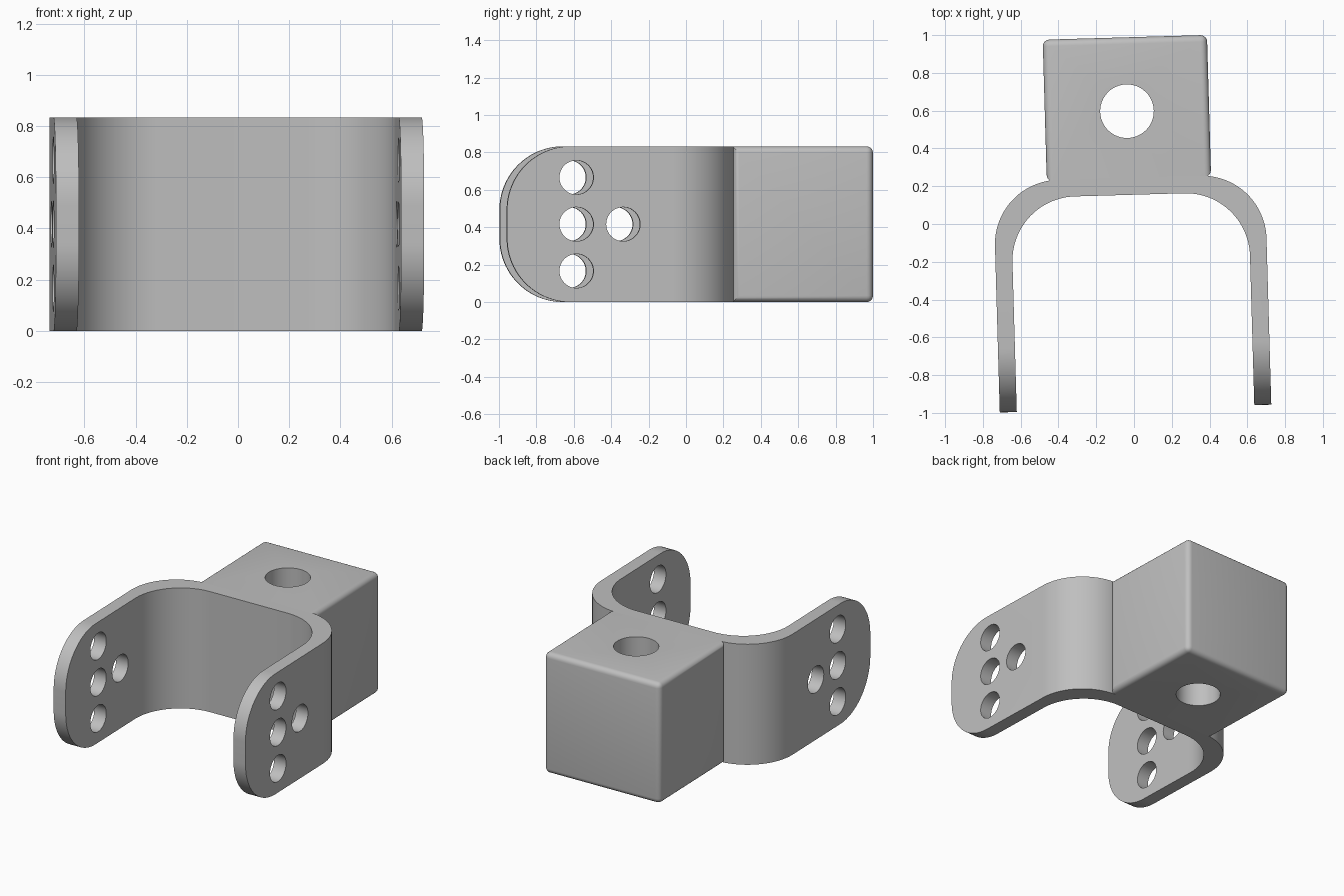
import bpy, bmesh, math
from mathutils import Matrix, Vector

cube = bpy.data.objects.get("Cube")
if cube:
    bpy.data.objects.remove(cube, do_unlink=True)

HEIGHT = 0.833       # bracket height
CX = -0.02           # bracket centre line
BEND = 0.34          # radius of bends and leg ends
LEG_END, BACK = -0.977, 0.989
TILT = math.radians(1.65)
ALONG_X = Matrix(((0, 0, 1, 0), (1, 0, 0, 0), (0, 1, 0, 0), (0, 0, 0, 1)))

steel = bpy.data.materials.new("plain_grey")
steel.use_nodes = True
steel.diffuse_color = (0.52, 0.52, 0.52, 1)
steel.node_tree.nodes["Principled BSDF"].inputs["Base Color"].default_value = steel.diffuse_color


def make_object(name, bm):
    bmesh.ops.recalc_face_normals(bm, faces=bm.faces)
    mesh = bpy.data.meshes.new(name)
    bm.to_mesh(mesh)
    bm.free()
    mesh.materials.append(steel)
    obj = bpy.data.objects.new(name, mesh)
    bpy.context.collection.objects.link(obj)
    return obj


def rounded(corners, steps=24):
    """Outline from (x, y, radius) corners; each radius becomes a tangent arc."""
    points = []
    for i, (x, y, r) in enumerate(corners):
        p = Vector((x, y))
        if r == 0:
            points.append(p)
            continue
        a = (Vector(corners[i - 1][:2]) - p).normalized()
        b = (Vector(corners[(i + 1) % len(corners)][:2]) - p).normalized()
        centre = p + (a + b) * r
        for k in range(steps + 1):
            t = k / steps * math.pi / 2
            points.append(centre - b * r * math.cos(t) - a * r * math.sin(t))
    return points


def prism(name, outline, low, high, matrix=Matrix()):
    bm = bmesh.new()
    face = bm.faces.new([bm.verts.new((p.x, p.y, low)) for p in outline])
    top = bmesh.ops.extrude_face_region(bm, geom=[face])["geom"]
    bmesh.ops.translate(bm, vec=(0, 0, high - low),
                        verts=[v for v in top if isinstance(v, bmesh.types.BMVert)])
    bm.transform(matrix)
    return make_object(name, bm)


def circle(x, y, r, steps=48):
    return [Vector((x + r * math.cos(k * math.tau / steps),
                    y + r * math.sin(k * math.tau / steps))) for k in range(steps)]


def combine(obj, tool, operation):
    mod = obj.modifiers.new("cut", 'BOOLEAN')
    mod.object, mod.operation, mod.solver = tool, operation, 'EXACT'
    bpy.ops.object.select_all(action='DESELECT')
    bpy.context.view_layer.objects.active = obj
    obj.select_set(True)
    bpy.ops.object.modifier_apply(modifier=mod.name)
    bpy.data.objects.remove(tool, do_unlink=True)


# U-shaped bracket: plan profile trimmed by the side profile with rounded leg ends
outer, inner, front = 0.719, 0.629, -1.2
bracket = prism("bracket", rounded([
    (CX - outer, front, 0), (CX - inner, front, 0),
    (CX - inner, 0.155, BEND), (CX + inner, 0.155, BEND),
    (CX + inner, front, 0), (CX + outer, front, 0),
    (CX + outer, 0.245, BEND), (CX - outer, 0.245, BEND)]), -0.1, HEIGHT + 0.1)
side = prism("side_trim", rounded([
    (LEG_END, 0, BEND), (0.5, 0, 0), (0.5, HEIGHT, 0), (LEG_END, HEIGHT, BEND)]),
    -1, 1, ALONG_X)
combine(bracket, side, 'INTERSECT')

# Cross pattern of five holes through both legs
for dy, dz in ((0, 0), (1, 0), (-1, 0), (0, 1), (0, -1)):
    drill = prism("leg_drill", circle(-0.606 + dy * 0.25, HEIGHT / 2 + dz * 0.25, 0.091),
                  -1, 1, ALONG_X)
    combine(bracket, drill, 'DIFFERENCE')

# Mounting block with rounded edges, flush with the bracket at the joint
bm = bmesh.new()
bmesh.ops.create_cube(bm, size=1)
start = 0.238
bm.transform(Matrix.Translation((CX, (start + BACK) / 2, HEIGHT / 2))
             @ Matrix.Diagonal((0.87, BACK - start, HEIGHT, 1)))
joint = [e for e in bm.edges if all(v.co.y < 0.5 for v in e.verts)
         and abs(e.verts[0].co.z - e.verts[1].co.z) < 0.01]
bmesh.ops.bevel(bm, geom=[e for e in bm.edges if e not in joint], offset=0.035,
                segments=5, profile=0.5, affect='EDGES')
block = make_object("mounting_block", bm)
combine(block, prism("block_drill", circle(CX, 0.598, 0.142), -1, 2), 'DIFFERENCE')

# Slight turn of the whole part, with smooth shading on the curves
for obj in (bracket, block):
    obj.rotation_euler.z = TILT
    bpy.ops.object.select_all(action='DESELECT')
    bpy.context.view_layer.objects.active = obj
    obj.select_set(True)
    bpy.ops.object.shade_smooth_by_angle(angle=math.radians(30))
